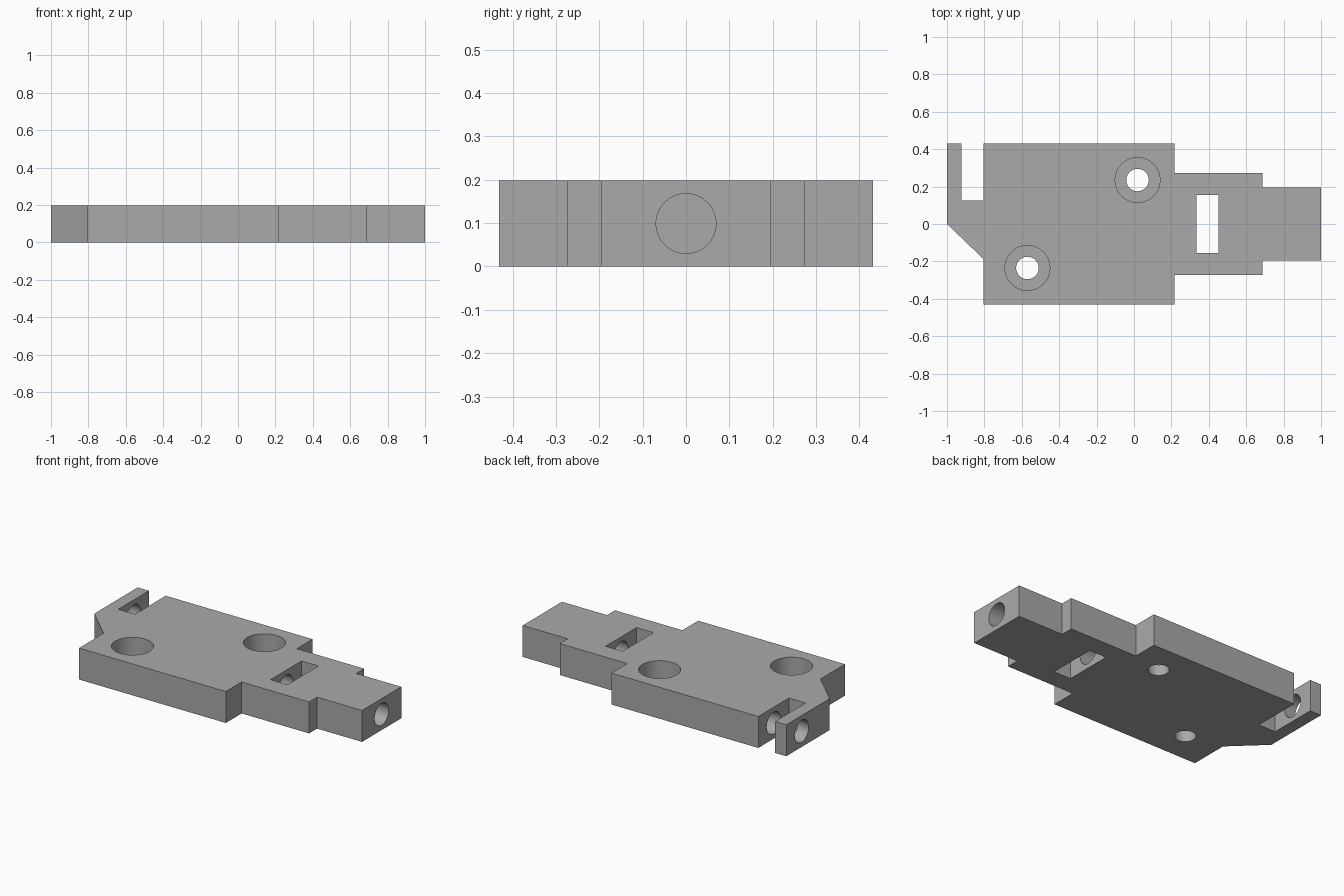
import bpy
import bmesh
import math

if "Cube" in bpy.data.objects:
    bpy.data.objects.remove(bpy.data.objects["Cube"], do_unlink=True)

HEIGHT = 0.198
MID = HEIGHT / 2

grey = bpy.data.materials.new("plain grey")
grey.use_nodes = True
colour = (0.4, 0.4, 0.4, 1)
grey.diffuse_color = colour
grey.node_tree.nodes["Principled BSDF"].inputs["Base Color"].default_value = colour


def extrude_outline(name, points, z0, z1):
    """Solid prism from an outline in plan."""
    bm = bmesh.new()
    face = bm.faces.new([bm.verts.new((x, y, z0)) for x, y in points])
    result = bmesh.ops.extrude_face_region(bm, geom=[face])
    top = [v for v in result["geom"] if isinstance(v, bmesh.types.BMVert)]
    bmesh.ops.translate(bm, verts=top, vec=(0, 0, z1 - z0))
    bmesh.ops.recalc_face_normals(bm, faces=bm.faces)
    mesh = bpy.data.meshes.new(name)
    bm.to_mesh(mesh)
    bm.free()
    obj = bpy.data.objects.new(name, mesh)
    bpy.context.collection.objects.link(obj)
    mesh.materials.append(grey)
    return obj


def cylinder(name, radius, length, centre, along_x=False):
    bpy.ops.mesh.primitive_cylinder_add(
        vertices=64, radius=radius, depth=length, location=centre,
        rotation=(0, math.pi / 2 if along_x else 0, 0))
    obj = bpy.context.object
    obj.name = name
    obj.data.materials.append(grey)
    return obj


def bore(name, x0, x1, y):
    return cylinder(name, 0.069, x1 - x0, ((x0 + x1) / 2, y, MID), True)


# Stepped plate with a chamfered corner and a hooked arm
plate = extrude_outline("mounting_plate", [
    (-1, 0), (-0.805, -0.187), (-0.805, -0.431), (0.217, -0.431),
    (0.217, -0.274), (0.687, -0.274), (0.687, -0.195), (1, -0.195),
    (1, 0.195), (0.687, 0.195), (0.687, 0.274), (0.217, 0.274),
    (0.217, 0.431), (-0.805, 0.431), (-0.805, 0.126), (-0.922, 0.126),
    (-0.922, 0.431), (-1, 0.431)], 0, HEIGHT)

# Rectangular nut slot
cutters = [extrude_outline("nut_slot_cutter", [
    (0.334, -0.154), (0.452, -0.154), (0.452, 0.154), (0.334, 0.154)],
    -0.1, HEIGHT + 0.1)]

# Lengthwise bolt bores
cutters.append(bore("end_bore_cutter", 0.1, 1.1, 0))
cutters.append(bore("arm_bore_cutter", -1.1, -0.5, 0.278))

# Counterbored screw holes
for x, y in ((0.019, 0.235), (-0.57, -0.235)):
    cutters.append(cylinder("screw_hole_cutter", 0.06, 1, (x, y, MID)))
    cutters.append(cylinder("counterbore_cutter", 0.12, 0.26, (x, y, HEIGHT)))

for cutter in cutters:
    cutter.hide_render = True
    mod = plate.modifiers.new(cutter.name, "BOOLEAN")
    mod.operation = "DIFFERENCE"
    mod.solver = "EXACT"
    mod.object = cutter
    bpy.context.view_layer.objects.active = plate
    bpy.ops.object.modifier_apply(modifier=mod.name)
    bpy.data.objects.remove(cutter, do_unlink=True)

# Smooth bores, sharp plate edges
bpy.ops.object.select_all(action="DESELECT")
plate.select_set(True)
bpy.context.view_layer.objects.active = plate
bpy.ops.object.shade_smooth_by_angle(angle=math.radians(30))
